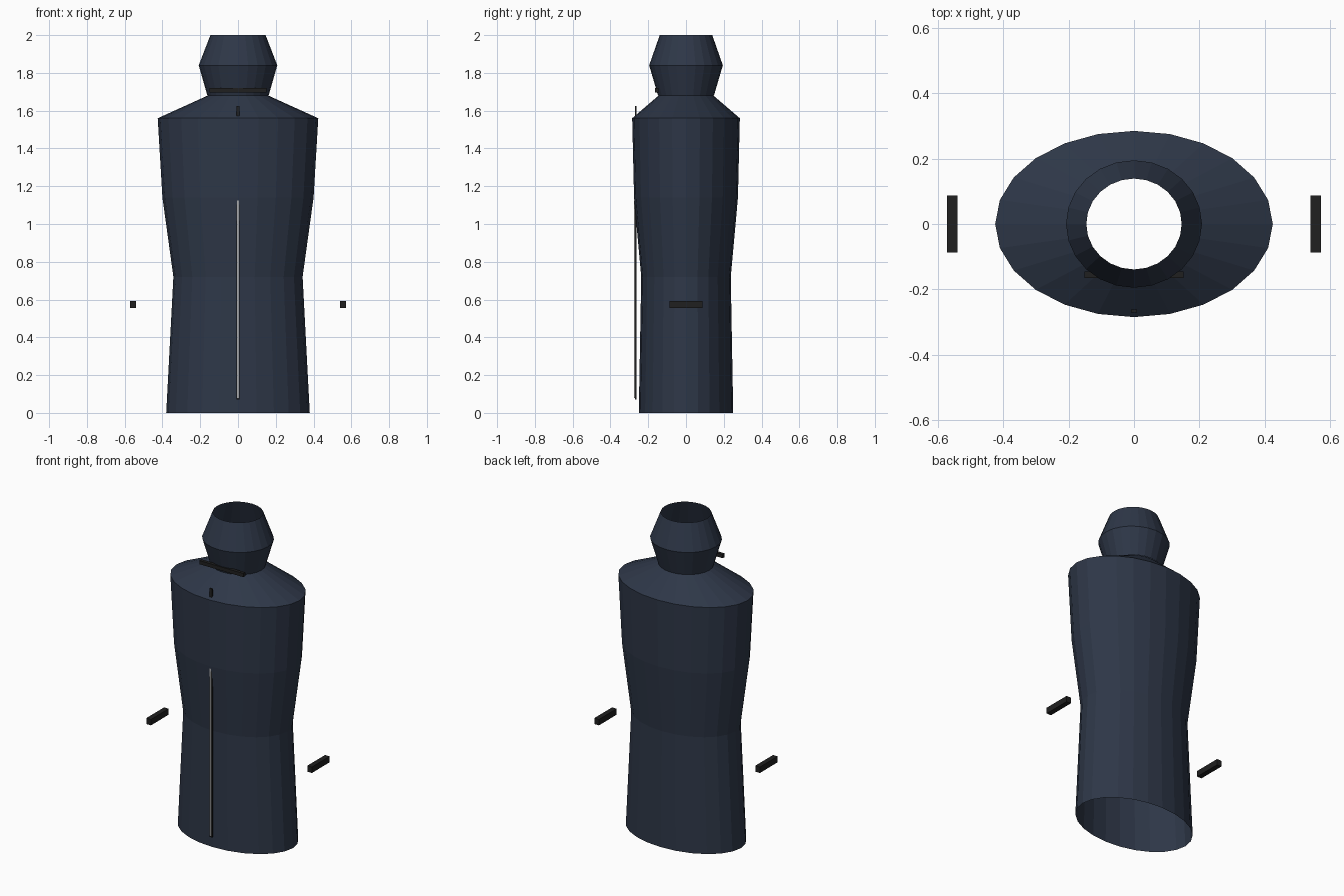
import bpy, bmesh, math

if "Cube" in bpy.data.objects:
    bpy.data.objects.remove(bpy.data.objects["Cube"])

SIDES = 24


def material(name, rgb):
    m = bpy.data.materials.new(name)
    m.diffuse_color = (*rgb, 1)
    m.use_nodes = True
    m.node_tree.nodes["Principled BSDF"].inputs["Base Color"].default_value = m.diffuse_color
    return m


NAVY = material("navy cloth", (0.027, 0.038, 0.064))
BLACK = material("black trim", (0.014, 0.014, 0.014))
SILVER = material("zip silver", (0.40, 0.40, 0.40))


def finish(name, bm, mat):
    me = bpy.data.meshes.new(name)
    bm.to_mesh(me)
    bm.free()
    me.materials.append(mat)
    ob = bpy.data.objects.new(name, me)
    bpy.context.collection.objects.link(ob)
    return ob


def tube(name, rings, mat):
    """Open elliptical tube through rings of (z, x radius, y radius)."""
    bm = bmesh.new()
    loops = []
    for z, rx, ry in rings:
        loops.append([bm.verts.new((rx * math.cos(2 * math.pi * i / SIDES),
                                    ry * math.sin(2 * math.pi * i / SIDES), z))
                      for i in range(SIDES)])
    for a, b in zip(loops, loops[1:]):
        for i in range(SIDES):
            j = (i + 1) % SIDES
            bm.faces.new((a[i], a[j], b[j], b[i]))
    return finish(name, bm, mat)


def box(name, lo, hi, mat):
    """Box between two opposite corners."""
    bm = bmesh.new()
    bmesh.ops.create_cube(bm, size=1)
    for v in bm.verts:
        v.co = [(l + h) / 2 + c * (h - l) for l, h, c in zip(lo, hi, v.co)]
    return finish(name, bm, mat)


# Jacket body with sloping shoulders, open at the hem
tube("jacket_body", [(0, 0.38, 0.25), (0.72, 0.342, 0.237), (1.14, 0.40, 0.275),
                     (1.56, 0.425, 0.285), (1.68, 0.16, 0.145)], NAVY)

# Hood, open at the top
tube("hood", [(1.68, 0.162, 0.148), (1.84, 0.208, 0.195), (2.0, 0.146, 0.139)], NAVY)

# Front zip: dark tape with a slim metal strip on it
box("zip_tape", (-0.009, -0.271, 0.07), (0.009, -0.262, 1.625), BLACK)
box("zip_teeth", (-0.005, -0.274, 0.08), (0.005, -0.270, 1.125), SILVER)

# Bar across the front of the collar
box("collar_bar", (-0.152, -0.165, 1.697), (0.152, -0.145, 1.72), BLACK)

# Cuff straps on both sides
for side, s in (("left", -1), ("right", 1)):
    box(side + "_cuff_strap", (s * 0.557 - 0.016, -0.088, 0.555),
        (s * 0.557 + 0.016, 0.088, 0.592), BLACK)
